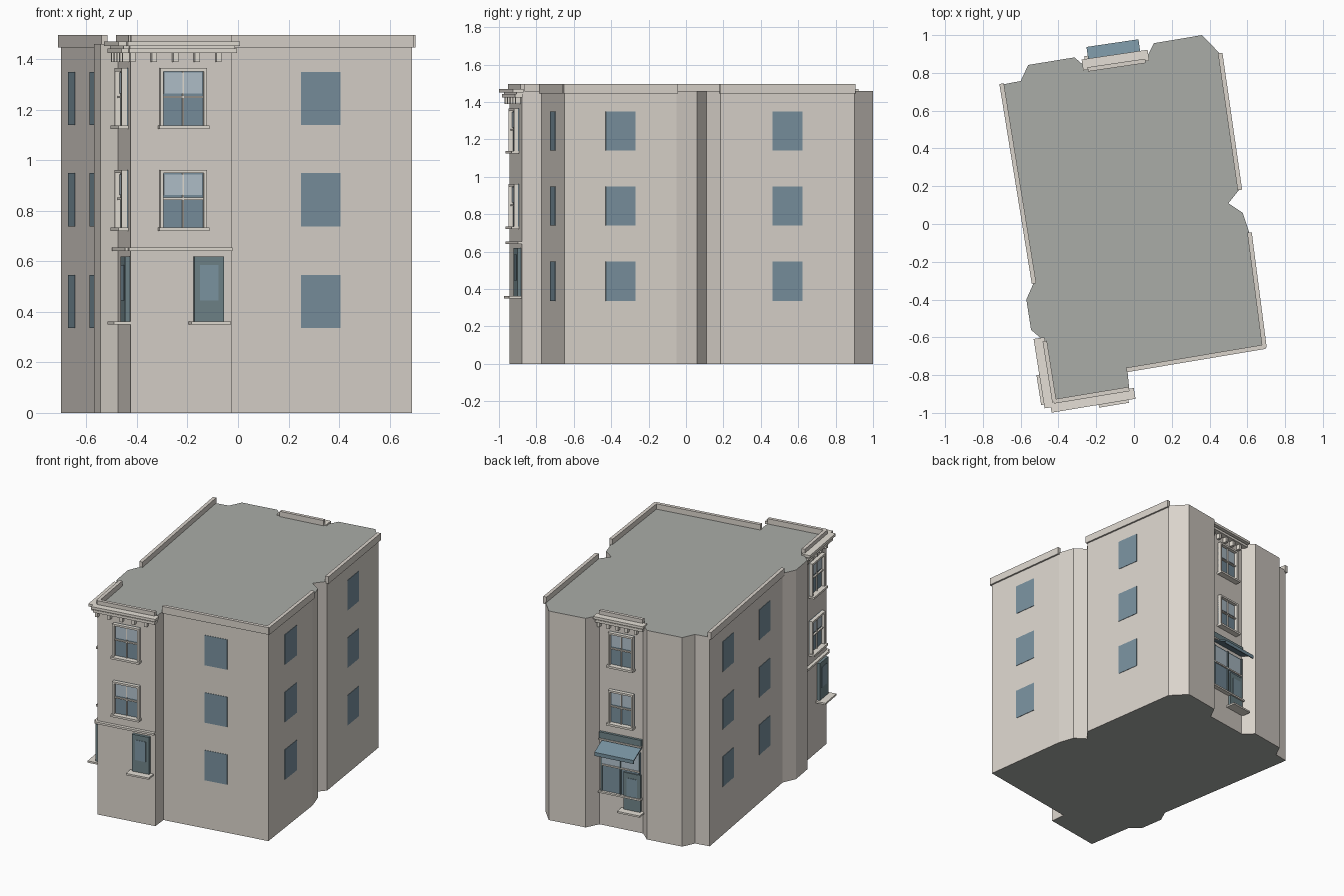
import bpy, bmesh
from mathutils import Vector, Matrix

if "Cube" in bpy.data.objects:
    bpy.data.objects.remove(bpy.data.objects["Cube"])

def mat(name, c):
    m = bpy.data.materials.new(name)
    m.diffuse_color = (*c, 1)
    m.use_nodes = True
    m.node_tree.nodes["Principled BSDF"].inputs["Base Color"].default_value = m.diffuse_color
    return m

WALL = mat("stone_wall", (0.70, 0.655, 0.60))
TRIM = mat("pale_trim", (0.78, 0.74, 0.67))
GLASS = mat("dark_glass", (0.19, 0.28, 0.34))
BLIND = mat("light_glass", (0.45, 0.54, 0.61))
FRAME = mat("dark_frame", (0.16, 0.23, 0.25))
PANE = mat("mid_glass", (0.21, 0.31, 0.37))
AWN = mat("awning_cloth", (0.18, 0.28, 0.34))
ROOF = mat("roof_grey", (0.40, 0.415, 0.39))
H = 1.46

def finish(bm, name, *mats):
    bmesh.ops.recalc_face_normals(bm, faces=bm.faces)
    me = bpy.data.meshes.new(name)
    bm.to_mesh(me)
    bm.free()
    for m in mats:
        me.materials.append(m)
    ob = bpy.data.objects.new(name, me)
    bpy.context.collection.objects.link(ob)
    return ob

class Wall:
    """Local frame on a wall: u along it, n outward, z up."""
    def __init__(self, a, b):
        self.a, d = Vector((*a, 0)), Vector((b[0] - a[0], b[1] - a[1], 0))
        self.L = d.length
        self.u = d.normalized()
        self.n = Vector((self.u.y, -self.u.x, 0))

    def pt(self, u, n, z):
        return self.a + self.u * u + self.n * n + Vector((0, 0, z))

    def prism(self, name, u0, u1, prof, m):
        bm = bmesh.new()
        ends = [[bm.verts.new(self.pt(u, n, z)) for n, z in prof] for u in (u0, u1)]
        for e in ends:
            bm.faces.new(e)
        k = len(prof)
        for i in range(k):
            j = (i + 1) % k
            bm.faces.new((ends[0][i], ends[0][j], ends[1][j], ends[1][i]))
        return finish(bm, name, m)

    def box(self, name, u0, u1, n0, n1, z0, z1, m):
        return self.prism(name, u0, u1, [(n0, z0), (n1, z0), (n1, z1), (n0, z1)], m)

# Footprint, counter-clockwise
P = [(-.425, -.943), (-.025, -.877), (-.035, -.772), (.69, -.65), (.612, -.05), (.575, .06),
     (.50, .11), (.56, .185), (.457, .90), (.36, 1.0), (.105, .957), (.06, .867), (-.245, .822),
     (-.315, .882), (-.56, .842), (-.60, .757), (-.70, .738), (-.53, -.31), (-.57, -.40),
     (-.545, -.56), (-.476, -.62)]

# Main block
bm = bmesh.new()
base = bm.faces.new([bm.verts.new((x, y, 0)) for x, y in P])
r = bmesh.ops.extrude_face_region(bm, geom=[base], use_keep_orig=True)
bmesh.ops.translate(bm, vec=(0, 0, H), verts=[v for v in r['geom'] if isinstance(v, bmesh.types.BMVert)])
for f in bm.faces:
    f.normal_update()
    f.material_index = 1 if abs(f.normal.z) > .5 else 0
finish(bm, "building_block", WALL, ROOF)

def wall(i):
    return Wall(P[i], P[(i + 1) % len(P)])

# Plain walls: parapet and columns of flat windows
for i, count in ((2, 1), (3, 1), (7, 1), (16, 2)):
    w = wall(i)
    w.box("parapet", -.005, w.L + .005, -.012, .012, 1.447, 1.497, WALL)
    for k in range(count):
        c = w.L * (k + .5) / count
        for z in (.337, .739, 1.14):
            w.box("flat_window", c - .08, c + .08, -.005, .003, z, z + .21, GLASS)

def sash_window(w, c, z, width):
    h, a, b = .235, c - width / 2, c + width / 2
    t = .013
    w.box("window_glass", a, b, -.005, .004, z, z + h, GLASS)
    w.box("window_upper_pane", a + t + .004, b - t - .004, 0, .008, z + .135, z + h - t - .004, BLIND)
    for u in (a, b - t):
        w.box("window_jamb", u, u + t, 0, .026, z, z + h, TRIM)
    w.box("window_head", a, b, 0, .026, z + h - t, z + h, TRIM)
    w.box("window_meeting_rail", a + t, b - t, 0, .016, z + .117, z + .125, TRIM)
    w.box("window_mullion", c - .003, c + .003, 0, .013, z, z + h - t, TRIM)
    w.box("window_sill", a - .006, b + .006, 0, .04, z - .006, z + .008, TRIM)

# Decorated facades: front, left return, back
for i in (0, 20, 11):
    w = wall(i)
    back = i == 11
    width = min(.188, w.L * .57)
    for z in (.727, 1.13):
        sash_window(w, w.L * .515, z, width)
    # cornice, brackets and parapet
    w.box("parapet", 0, w.L, -.015, .008, 1.447, 1.497, WALL)
    w.box("cornice_top", -.02, w.L + .025, -.005, .053, 1.452, 1.47, TRIM)
    w.box("cornice_neck", -.008, w.L + .008, 0, .03, 1.443, 1.452, TRIM)
    w.box("cornice_lower", -.012, w.L + .015, 0, .04, 1.425, 1.443, TRIM)
    for k in range(5):
        c = w.L * (.01 + .213 * k)
        w.box("cornice_bracket", c - .01, c + .01, 0, .027, 1.39, 1.425, TRIM)
    # ground floor window
    z = .15 if back else .36
    c = w.L * .77
    w.box("ground_window_frame", c - .06, c + .06, -.005, .02, z, z + .26, FRAME)
    w.box("ground_window_pane", c - .037, c + .037, 0, .023, z + .085, z + .225, PANE)
    w.box("ground_window_sill", c - .08, c + .08, 0, .068, z - .01, z + .002, TRIM)
    if not back:
        w.box("belt_course", -.01, w.L, 0, .022, .641, .655, TRIM)
        continue
    # shopfront with fascia and awning
    a, b = .015, w.L - .015
    w.box("shop_fascia", a - .01, b + .01, 0, .018, .612, .655, FRAME)
    w.box("shop_fascia_trim", a - .01, b + .01, 0, .024, .602, .612, TRIM)
    w.box("shop_glass", a, b, -.005, .012, .245, .56, GLASS)
    w.box("shop_transom_light", a + .01, b - .01, 0, .014, .435, .55, BLIND)
    for u in (a, (a + b) / 2 - .005, b - .01):
        w.box("shop_post", u, u + .01, 0, .02, .245, .56, FRAME)
    w.box("shop_rail", a, b, 0, .02, .425, .435, TRIM)
    w.box("shop_sill", a - .01, b + .01, 0, .03, .235, .247, TRIM)
    w.prism("awning", a + .005, b + .005,
            [(0, .60), (.115, .555), (.115, .53), (.109, .53), (.109, .549), (0, .592)], AWN)
